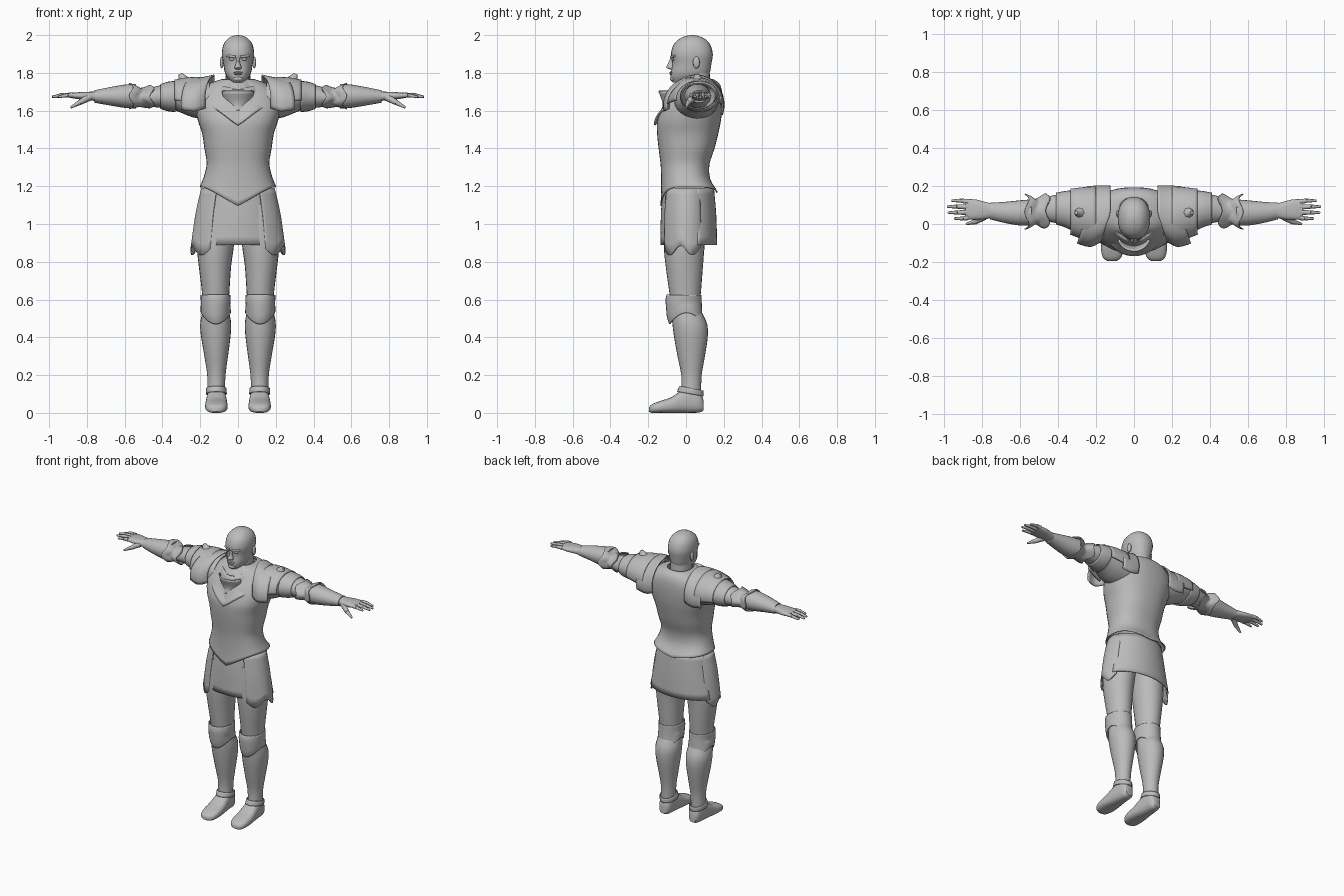
import bpy, bmesh, math
from mathutils import Vector, Matrix

old = bpy.data.objects.get("Cube")
if old:
    bpy.data.objects.remove(old, do_unlink=True)

grey = bpy.data.materials.new("plain grey")
grey.use_nodes = True
grey.diffuse_color = (0.5, 0.5, 0.5, 1)
grey.node_tree.nodes["Principled BSDF"].inputs["Base Color"].default_value = grey.diffuse_color


def finish(name, bm, shell=0, angle=50):
    """Turn a bmesh into a shaded object, optionally thickened."""
    bmesh.ops.recalc_face_normals(bm, faces=bm.faces)
    mesh = bpy.data.meshes.new(name)
    bm.to_mesh(mesh)
    bm.free()
    mesh.materials.append(grey)
    obj = bpy.data.objects.new(name, mesh)
    bpy.context.collection.objects.link(obj)
    bpy.ops.object.select_all(action="DESELECT")
    obj.select_set(True)
    bpy.context.view_layer.objects.active = obj
    bpy.ops.object.shade_smooth_by_angle(angle=math.radians(angle))
    if shell:
        mod = obj.modifiers.new("thickness", "SOLIDIFY")
        mod.thickness, mod.offset = shell, 0
    return obj


def spline(rings, steps):
    """Catmull-Rom interpolation between rings."""
    out = []
    for i in range(len(rings) - 1):
        a, b, c, d = (rings[max(0, min(len(rings) - 1, i + k))] for k in (-1, 0, 1, 2))
        for s in range(steps):
            t = s / steps
            out.append([q + t * (r - p) / 2 + t * t * (2 * p - 5 * q + 4 * r - s4) / 2
                        + t ** 3 * (3 * q - p - 3 * r + s4) / 2
                        for p, q, r, s4 in zip(a, b, c, d)])
    return out + [list(rings[-1])]


PLACE = {"z": lambda h, u, v: (u, v, h),
         "x": lambda h, u, v: (h, v, u),
         "y": lambda h, u, v: (u, h, v)}


def loft(name, axis, rings, arc=None, segs=24, power=1, warp=None, steps=3, side=1, shell=0):
    """Skin oval rings (height, u min, u max, v min, v max) along an axis."""
    bm = bmesh.new()
    start, end = arc or (0, 360)
    count = segs + 1 if arc else segs
    rows = []
    for h, u0, u1, v0, v1 in spline(rings, steps):
        row = []
        for k in range(count):
            t = math.radians(start + (end - start) * k / segs)
            s, c = math.sin(t), math.cos(t)
            s, c = (math.copysign(abs(w) ** power, w) for w in (s, c))
            p = Vector(PLACE[axis](h, (u0 + u1) / 2 + s * (u1 - u0) / 2,
                                   (v0 + v1) / 2 - c * (v1 - v0) / 2))
            if warp:
                p = Vector(warp(p, t))
            row.append(bm.verts.new((p.x * side, p.y, p.z)))
        rows.append(row)
    for lo, hi in zip(rows, rows[1:]):
        for k in range(segs):
            n = (k + 1) % count
            bm.faces.new((lo[k], lo[n], hi[n], hi[k]))
    if not arc and not shell:
        bm.faces.new(rows[0])
        bm.faces.new(rows[-1])
    return finish(name, bm, shell)


def limb(name, a, b, r0, r1, side=1):
    """Tapered round piece between two points."""
    a, b = (Vector((p[0] * side, p[1], p[2])) for p in (a, b))
    bm = bmesh.new()
    turn = (b - a).to_track_quat("Z", "Y").to_matrix().to_4x4()
    bmesh.ops.create_cone(bm, cap_ends=True, segments=8, radius1=r0, radius2=r1,
                          depth=(b - a).length, matrix=Matrix.Translation((a + b) / 2) @ turn)
    return finish(name, bm)


def ball(name, centre, size, side=1):
    bm = bmesh.new()
    place = Matrix.Translation((centre[0] * side, centre[1], centre[2]))
    bmesh.ops.create_uvsphere(bm, u_segments=14, v_segments=8, radius=1,
                              matrix=place @ Matrix.Diagonal((*size, 1)))
    return finish(name, bm)


def sym(rows):
    """Rings symmetric in x: (height, half width, v min, v max)."""
    return [(h, -w, w, a, b) for h, w, a, b in rows]


# Head and neck
loft("head", "z", sym([(1.75, .03, -.07, .03), (1.77, .052, -.08, .1), (1.8, .069, -.08, .125),
                       (1.85, .078, -.073, .135), (1.9, .086, -.08, .142), (1.95, .077, -.066, .128),
                       (1.98, .055, -.035, .1), (1.994, .033, -.005, .07), (2, .008, .025, .04)]), power=.9)
loft("neck", "z", sym([(1.66, .085, -.03, .15), (1.73, .068, -.025, .13), (1.82, .064, -.02, .125)]))
loft("nose", "z", sym([(1.818, .014, -.085, -.06), (1.828, .02, -.104, -.06),
                       (1.85, .011, -.095, -.06), (1.882, .008, -.082, -.06)]), segs=10)
for z, w in ((1.802, .026), (1.793, .022)):
    ball("lip", (0, -.078, z), (w, .01, .005))
ball("chin", (0, -.068, 1.768), (.028, .017, .014))

# Breastplate with a pointed front hem
def hem(p, t):
    fade = max(0, min(1, (1.3 - p.z) / .11))
    front = max(0, -p.y) / .14 * max(0, 1 - abs(p.x) / .19)
    back = max(0, p.y) / .16 * max(0, 1 - abs(p.x) / .19)
    return p.x, p.y, p.z - fade * (.11 * front + .03 * back)

loft("cuirass", "z", sym([(1.195, .2, -.132, .165), (1.25, .178, -.128, .125), (1.32, .163, -.132, .122),
                          (1.4, .175, -.142, .148), (1.48, .187, -.15, .168), (1.55, .21, -.148, .182),
                          (1.63, .225, -.115, .19), (1.7, .2, -.07, .188), (1.745, .14, -.045, .172),
                          (1.765, .08, -.025, .14)]), power=.85, warp=hem, segs=36, shell=.006)

# Pointed collar plate lying on the chest, and its raised lip
def collar_point(p, t):
    drop = max(0, math.cos(t)) ** 2 * max(0, 1 - abs(p.x) / .16)
    return p.x, p.y, p.z - .09 * drop * (1.77 - p.z) / .14

loft("collar_plate", "z", sym([(1.62, .17, -.166, .2), (1.67, .15, -.12, .2), (1.735, .115, -.085, .175)]),
     arc=(-85, 85), warp=collar_point, shell=.01)
loft("collar_lip", "z", sym([(1.6, .03, -.13, .03), (1.64, .075, -.12, .05), (1.705, .09, -.143, .05)]),
     arc=(-65, 65), segs=14, shell=.008)
loft("neck_ring", "z", sym([(1.71, .115, -.09, .17), (1.74, .1, -.06, .165), (1.755, .09, -.045, .15)]), shell=.008)

# Skirt panels around the hips
waist = [(1.19, .185, -.12, .145), (1.05, .208, -.13, .157), (.89, .24, -.132, .162)]
loft("front_skirt", "z", sym(waist), arc=(-38, 38), shell=.006)
loft("back_skirt", "z", sym(waist), arc=(108, 252), shell=.006)

def scallop(p, t):
    fade = max(0, (1.0 - p.z) / .14)
    return p.x, p.y, p.z - .025 * fade * math.cos(t * 7)

for side, tag in ((1, "left_"), (-1, "right_")):
    def part(name, axis, rings, **kw):
        return loft(tag + name, axis, rings, side=side, **kw)

    part("side_skirt", "z", sym([(1.19, .19, -.125, .13), (1.05, .222, -.137, .14),
                                 (.86, .248, -.14, .145)]), arc=(36, 122), warp=scallop, shell=.008)

    # Face details
    ball(tag + "ear", (.086, .055, 1.855), (.01, .018, .032), side)
    ball(tag + "eye", (.033, -.069, 1.872), (.015, .008, .007), side)
    limb(tag + "brow", (.012, -.077, 1.885), (.058, -.06, 1.89), .008, .006, side)

    # Leg, knee guard, greave and shoe
    part("thigh", "z", [(.55, .05, .185, -.075, .07), (.65, .045, .192, -.09, .08), (.78, .036, .208, -.108, .09),
                        (.9, .02, .217, -.118, .1), (1.1, .005, .195, -.11, .12)])
    part("knee_guard", "z", [(.5, .04, .194, -.085, .09), (.53, .042, .195, -.096, .085),
                             (.59, .042, .194, -.106, .08), (.625, .043, .196, -.1, .08)],
         warp=lambda p, t: (p.x, p.y, p.z + .03 * math.cos(2 * t) * (p.z < .55) * -1), shell=.006)
    part("greave", "z", [(.11, .07, .162, -.025, .08), (.2, .066, .163, -.025, .083), (.3, .053, .178, -.045, .1),
                         (.4, .04, .195, -.063, .115), (.47, .036, .2, -.072, .112), (.53, .046, .19, -.078, .085)])
    part("shoe", "y", [(.092, .09, .14, .012, .07), (.07, .072, .155, .002, .12), (.02, .066, .163, 0, .135),
                       (-.03, .06, .168, 0, .115), (-.08, .056, .173, 0, .082), (-.14, .056, .173, 0, .062),
                       (-.18, .07, .162, 0, .046), (-.196, .095, .138, .006, .03)], power=.75)
    part("shoe_cuff", "z", [(.1, .062, .166, -.045, .09), (.13, .064, .166, -.032, .09)],
         warp=lambda p, t: (p.x, p.y, p.z + .012 * math.cos(t)), shell=.006)

    # Arm with elbow flare and bracer
    part("upper_arm", "x", [(.15, 1.55, 1.75, -.06, .17), (.24, 1.565, 1.755, -.06, .175), (.33, 1.6, 1.75, -.02, .17),
                            (.41, 1.615, 1.735, .005, .155), (.49, 1.622, 1.715, .015, .135),
                            (.55, 1.625, 1.72, .015, .125)])
    part("sleeve_cuff", "x", [(.33, 1.595, 1.755, -.03, .175), (.37, 1.6, 1.75, -.012, .17),
                              (.41, 1.612, 1.738, 0, .162)], shell=.006)
    part("elbow_guard", "x", [(.455, 1.615, 1.735, -.02, .16), (.475, 1.617, 1.725, -.018, .148),
                              (.51, 1.622, 1.718, .002, .13), (.54, 1.617, 1.735, -.018, .148),
                              (.565, 1.61, 1.745, -.028, .158)],
         warp=lambda p, t: (p.x + .012 * math.cos(4 * t), p.y, p.z), shell=.006)
    part("bracer", "x", [(.54, 1.612, 1.742, -.008, .13), (.6, 1.615, 1.738, -.008, .125),
                         (.68, 1.628, 1.724, .005, .117), (.76, 1.642, 1.708, .025, .112)])

    # Layered shoulder guards
    part("inner_shoulder", "x", [(.125, 1.5, 1.787, -.09, .198), (.18, 1.48, 1.775, -.118, .2),
                                 (.25, 1.5, 1.765, -.1, .195)], arc=(-12, 200), shell=.008,
         warp=lambda p, t: (p.x + .05 * max(0, math.cos(t)), p.y, p.z))
    part("outer_shoulder", "x", [(.2, 1.53, 1.775, -.1, .195), (.27, 1.55, 1.772, -.078, .19),
                                 (.335, 1.575, 1.76, -.052, .182)], arc=(-8, 195), shell=.008)
    limb(tag + "shoulder_stud", (.285, .06, 1.755), (.305, .06, 1.795), .035, .01, side)

    # Hand
    part("palm", "x", [(.74, 1.65, 1.702, .035, .105), (.79, 1.655, 1.7, .025, .118),
                       (.84, 1.66, 1.698, .022, .13), (.89, 1.668, 1.693, .025, .13)], segs=16, power=.8)
    for finger, (y, tip) in enumerate(((.034, .95), (.062, .982), (.09, .985), (.118, .962))):
        bend = (tip - .05, y + (y - .076) * .12, 1.682)
        limb(tag + "finger", (.875, y, 1.682), bend, .014, .011, side)
        limb(tag + "fingertip", bend, (tip, bend[1], 1.673), .011, .006, side)
    limb(tag + "thumb", (.79, .04, 1.67), (.84, .01, 1.642), .02, .014, side)
    limb(tag + "thumb_tip", (.835, .013, 1.645), (.885, .0, 1.617), .014, .006, side)
